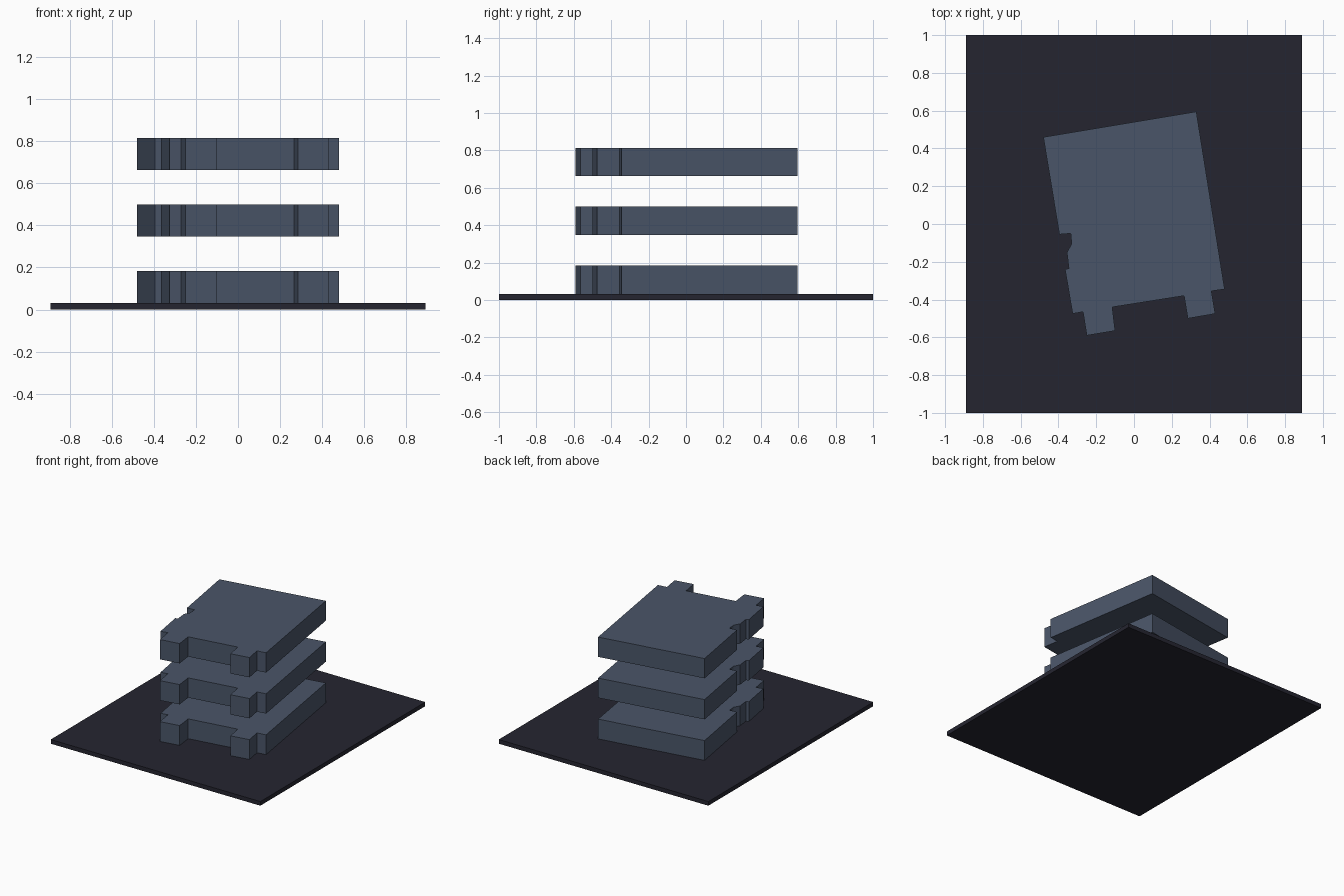
import bpy
import bmesh

cube = bpy.data.objects.get("Cube")
if cube:
    bpy.data.objects.remove(cube, do_unlink=True)


def make_material(name, hex_colour):
    def linear(c):
        return c / 12.92 if c <= 0.04045 else ((c + 0.055) / 1.055) ** 2.4
    rgba = [linear(b / 255) for b in bytes.fromhex(hex_colour)] + [1.0]
    mat = bpy.data.materials.new(name)
    mat.use_nodes = True
    mat.diffuse_color = rgba
    bsdf = next(n for n in mat.node_tree.nodes if n.type == 'BSDF_PRINCIPLED')
    bsdf.inputs["Base Color"].default_value = rgba
    return mat


def extrude_outline(name, outline, bottom, height, mat):
    """Prism standing on the given outline."""
    bm = bmesh.new()
    base = bm.faces.new([bm.verts.new((x, y, bottom)) for x, y in outline])
    top = bmesh.ops.extrude_face_region(bm, geom=[base])["geom"]
    verts = [v for v in top if isinstance(v, bmesh.types.BMVert)]
    bmesh.ops.translate(bm, verts=verts, vec=(0, 0, height))
    bmesh.ops.recalc_face_normals(bm, faces=bm.faces)
    mesh = bpy.data.meshes.new(name)
    bm.to_mesh(mesh)
    bm.free()
    mesh.materials.append(mat)
    obj = bpy.data.objects.new(name, mesh)
    bpy.context.collection.objects.link(obj)
    return obj


slate = make_material("slate blue", "4a5568")
dark = make_material("near black", "252530")

# Ground plate
half_x, half_y, plate_height = 0.89, 1.0, 0.032
plate = [(-half_x, -half_y), (half_x, -half_y), (half_x, half_y), (-half_x, half_y)]
extrude_outline("ground_plate", plate, 0, plate_height, dark)

# Floor plan: rotated block with two front bays and a notched side wall
floor_plan = [
    (-0.48, 0.46), (-0.395, -0.055), (-0.335, -0.05), (-0.33, -0.105),
    (-0.355, -0.15), (-0.345, -0.235), (-0.365, -0.24), (-0.325, -0.475),
    (-0.27, -0.465), (-0.25, -0.59), (-0.10, -0.565), (-0.115, -0.44),
    (0.265, -0.38), (0.285, -0.50), (0.43, -0.475), (0.41, -0.355),
    (0.48, -0.345), (0.33, 0.595),
]

# Three identical storeys with open gaps between them
for level, label in enumerate(("lower", "middle", "upper")):
    extrude_outline(label + "_floor", floor_plan,
                    plate_height + level * 0.315, 0.152, slate)
